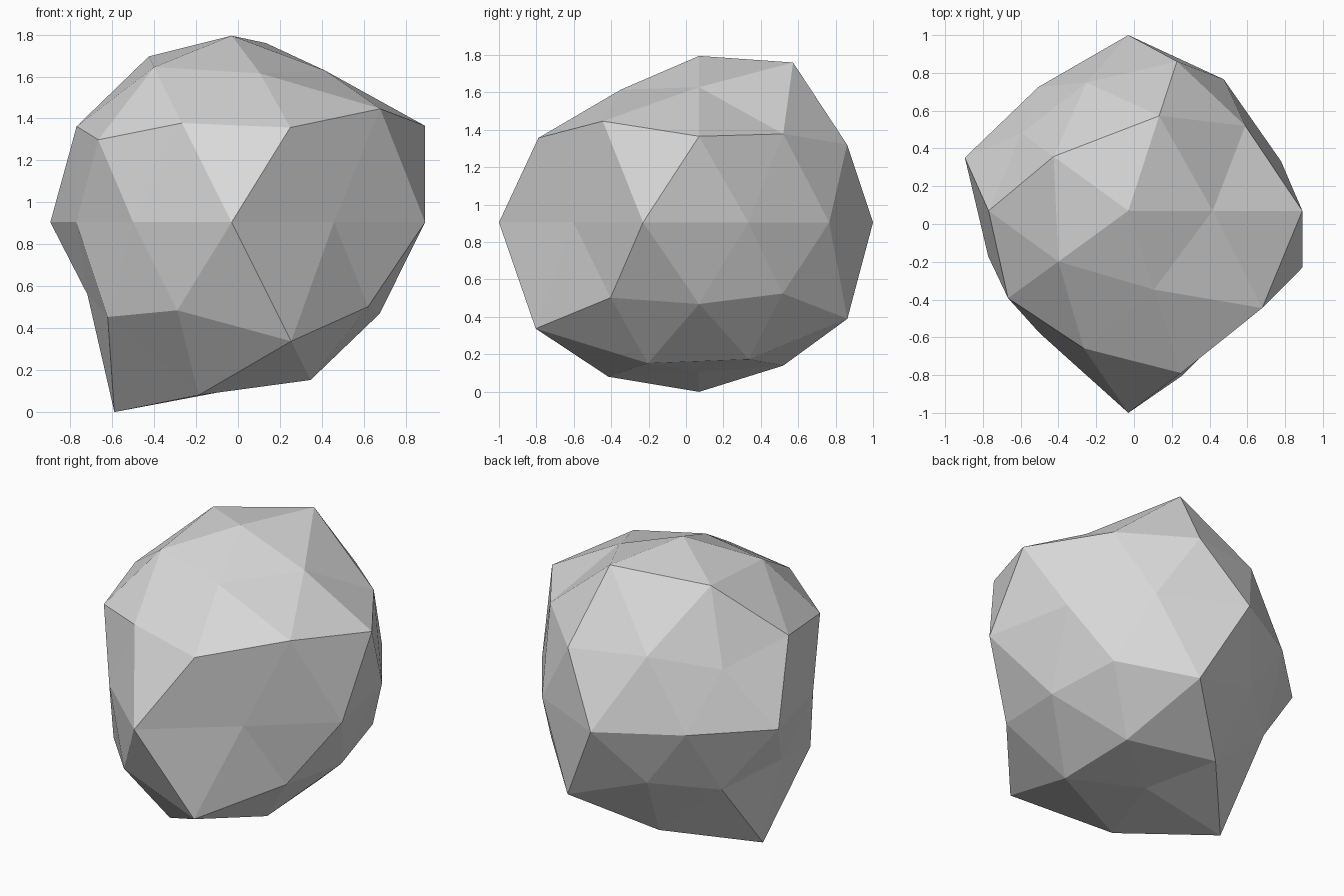
import bpy
import bmesh
from math import atan2, tau
from mathutils import Vector

default_cube = bpy.data.objects.get("Cube")
if default_cube:
    bpy.data.objects.remove(default_cube, do_unlink=True)

# Stone material
stone_grey = bpy.data.materials.new("stone_grey")
stone_grey.use_nodes = True
colour = (0.69, 0.69, 0.69, 1.0)
stone_grey.diffuse_color = colour
principled = next(n for n in stone_grey.node_tree.nodes if n.type == "BSDF_PRINCIPLED")
principled.inputs["Base Color"].default_value = colour

# Bulge of the boulder in percent, ring by ring from the bottom to the top,
# each ring running counter-clockwise from the +x direction
bulge_rings = {
    "bottom_tip": [80],
    "bottom_cap": [86, 90, 106.5, 97, 88.5],
    "lower_side": [83, 98, 80, 86, 108],
    "lower_belly": [85, 80, 77, 94, 90],
    "equator": [85, 86, 93, 81, 91, 78, 80, 107, 83, 97],
    "upper_belly": [103, 93, 78, 88, 101],
    "upper_side": [90, 84, 87, 90, 103],
    "top_cap": [85, 100.5, 93, 87, 83.5],
    "top_tip": [89],
}
boulder_centre = Vector((-0.03, 0.07, 0.905))


def ring_angle(vert):
    """Angle around the vertical axis, with a small margin so +x comes first."""
    return (atan2(vert.co.y, vert.co.x) + 0.1) % tau


def build_boulder(name, rings, centre, material):
    """Push each ring of a coarse sphere in or out to make a faceted rock."""
    bm = bmesh.new()
    bmesh.ops.create_icosphere(bm, subdivisions=2, radius=1.0)
    remaining = sorted(bm.verts, key=lambda vert: vert.co.z)
    for bulges in rings.values():
        ring, remaining = remaining[:len(bulges)], remaining[len(bulges):]
        for vert, bulge in zip(sorted(ring, key=ring_angle), bulges):
            vert.co = centre + vert.co.normalized() * bulge / 100
    for face in bm.faces:
        face.smooth = False
    bmesh.ops.recalc_face_normals(bm, faces=bm.faces[:])

    mesh = bpy.data.meshes.new(name)
    bm.to_mesh(mesh)
    bm.free()
    mesh.materials.append(material)
    boulder = bpy.data.objects.new(name, mesh)
    bpy.context.collection.objects.link(boulder)
    return boulder


build_boulder("boulder", bulge_rings, boulder_centre, stone_grey)
